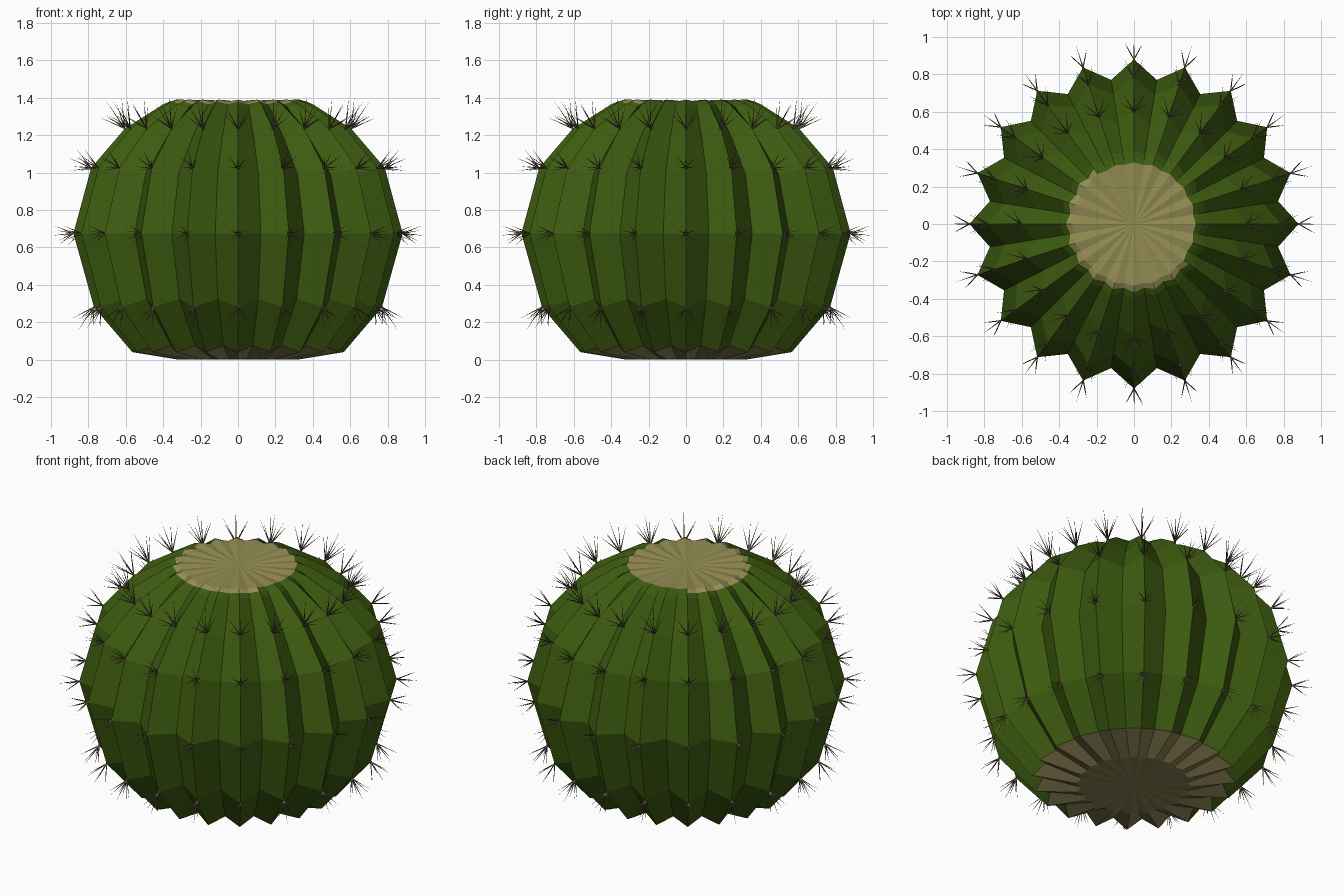
import bpy, bmesh, math
from mathutils import Vector

if "Cube" in bpy.data.objects:
    bpy.data.objects.remove(bpy.data.objects["Cube"])

RIBS = 20


def material(name, rgb):
    m = bpy.data.materials.new(name)
    m.diffuse_color = (*rgb, 1)
    m.use_nodes = True
    m.node_tree.nodes["Principled BSDF"].inputs["Base Color"].default_value = m.diffuse_color
    return m


green = material("cactus green", (0.046, 0.105, 0.005))
tan = material("crown tan", (0.29, 0.26, 0.088))
brown = material("base brown", (0.25, 0.215, 0.085))
spine_col = material("spine brown", (0.14, 0.11, 0.06))


def finish(bm, name, mats):
    bmesh.ops.recalc_face_normals(bm, faces=bm.faces)
    me = bpy.data.meshes.new(name)
    bm.to_mesh(me)
    bm.free()
    for m in mats:
        me.materials.append(m)
    ob = bpy.data.objects.new(name, me)
    bpy.context.collection.objects.link(ob)
    return ob


# Ribbed body: each ring is (ridge radius, ridge z, valley radius, valley z)
rings = [
    (0.32, 0.00, 0.30, 0.005),
    (0.565, 0.04, 0.505, 0.075),
    (0.77, 0.28, 0.69, 0.325),
    (0.88, 0.675, 0.78, 0.675),
    (0.785, 1.025, 0.70, 0.99),
    (0.605, 1.235, 0.54, 1.185),
    (0.40, 1.365, 0.375, 1.345),
    (0.365, 1.38, 0.345, 1.365),
    (0.33, 1.39, 0.32, 1.38),
]
bm = bmesh.new()
loops = []
for rr, rz, vr, vz in rings:
    loop = []
    for i in range(RIBS * 2):
        a = math.pi * i / RIBS
        r, z = (rr, rz) if i % 2 == 0 else (vr, vz)
        loop.append(bm.verts.new((r * math.cos(a), r * math.sin(a), z)))
    loops.append(loop)

n = RIBS * 2
for k in range(len(loops) - 1):
    for i in range(n):
        j = (i + 1) % n
        f = bm.faces.new((loops[k][i], loops[k][j], loops[k + 1][j], loops[k + 1][i]))
        c = f.calc_center_median()
        if k == 0:
            f.material_index = 2
        elif k == len(loops) - 2 and c.x + c.y < 0.05:
            f.material_index = 1  # crown spreads to the front left

# Crown and base discs
for loop, z, idx in ((loops[-1], 1.38, 1), (loops[0], 0.0, 2)):
    mid = bm.verts.new((0, 0, z))
    for i in range(n):
        f = bm.faces.new((loop[i], loop[(i + 1) % n], mid))
        f.material_index = idx
finish(bm, "cactus_body", [green, tan, brown])

# Spine clusters on the ridges: ring index, tilt in degrees, spine length
clusters = [(2, -55, 0.14), (3, -6, 0.121), (4, 24, 0.135), (5, 56, 0.18)]
# Spines of one cluster: extra tilt, sideways turn, length factor
fan = [(0, 0, 1.0), (28, 0, 0.95), (-32, 0, 0.85),
       (16, 28, 0.85), (16, -28, 0.85), (-20, 28, 0.8), (-20, -28, 0.8)]


def add_spine(bm, base, direction, length):
    u = direction.orthogonal().normalized()
    w = direction.cross(u)
    start = base - direction * 0.01
    ring = [bm.verts.new(start + 0.0045 * (u * math.cos(t) + w * math.sin(t)))
            for t in (0, 2 * math.pi / 3, 4 * math.pi / 3)]
    tip = bm.verts.new(base + direction * length)
    bm.faces.new(ring[::-1])
    for i in range(3):
        bm.faces.new((ring[i], ring[(i + 1) % 3], tip))


bm = bmesh.new()
for k, tilt, length in clusters:
    r, z = rings[k][:2]
    for i in range(RIBS):
        a = 2 * math.pi * i / RIBS
        out = Vector((math.cos(a), math.sin(a), 0))
        side = Vector((-math.sin(a), math.cos(a), 0))
        base = out * r + Vector((0, 0, z))
        for dt, turn, factor in fan:
            e, s = math.radians(tilt + dt), math.radians(turn)
            d = (out * math.cos(e) + Vector((0, 0, math.sin(e)))) * math.cos(s) + side * math.sin(s)
            add_spine(bm, base, d.normalized(), length * factor)
finish(bm, "spines", [spine_col])
